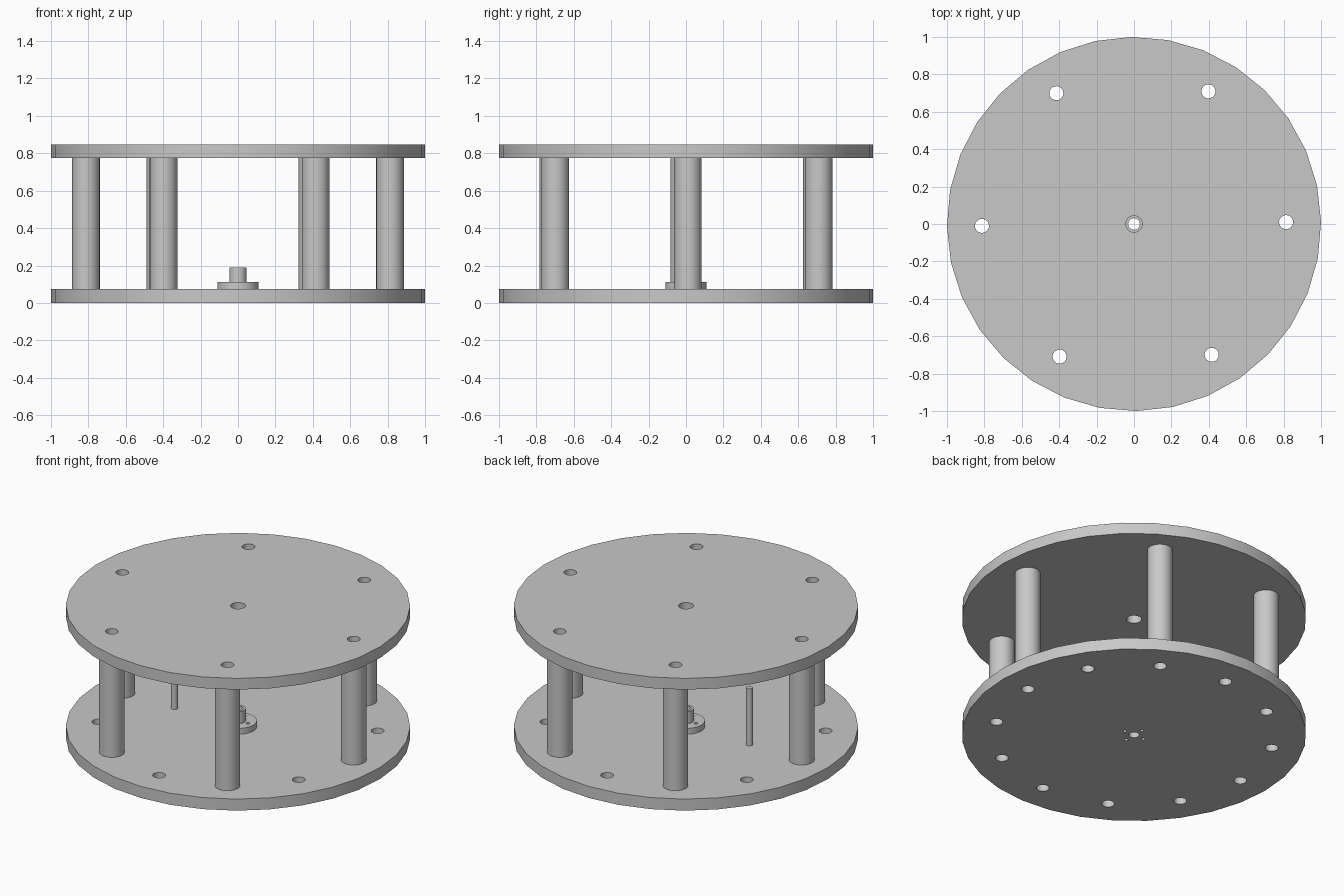
import bpy
import bmesh
from math import cos, sin, pi, radians

cube = bpy.data.objects.get("Cube")
if cube:
    bpy.data.objects.remove(cube, do_unlink=True)

TILT = radians(0.7)        # slight turn of the whole hole pattern
POST_RING = 0.813
BOTTOM_TOP, TOP_BOTTOM, TOP_TOP = 0.074, 0.775, 0.847
BOLT_R, BORE_R, SCREW_R = 0.0375, 0.031, 0.011

grey = bpy.data.materials.new("light_grey")
grey.use_nodes = True
colour = (0.58, 0.58, 0.58, 1)
grey.diffuse_color = colour
grey.node_tree.nodes["Principled BSDF"].inputs["Base Color"].default_value = colour


def ring(count, radius):
    """Centres evenly spaced round the axis."""
    return [(radius * cos(TILT + 2 * pi * i / count),
             radius * sin(TILT + 2 * pi * i / count)) for i in range(count)]


def add_loop(bm, x, y, r, z, sides):
    verts = [bm.verts.new((x + r * cos(TILT + 2 * pi * i / sides),
                           y + r * sin(TILT + 2 * pi * i / sides), z))
             for i in range(sides)]
    return [bm.edges.new((verts[i], verts[i - 1])) for i in range(sides)]


def disc(name, radius, z0, z1, centre=(0, 0), holes=(), sides=32):
    """Extruded disc; holes are (x, y, radius) and go right through."""
    bm = bmesh.new()
    edges = add_loop(bm, *centre, radius, z0, sides)
    for x, y, r in holes:
        edges += add_loop(bm, x, y, r, z0, 24 if r > SCREW_R else 16)
    bmesh.ops.triangle_fill(bm, edges=edges, use_beauty=True, normal=(0, 0, 1))
    new = bmesh.ops.extrude_face_region(bm, geom=bm.faces[:], use_keep_orig=True)["geom"]
    bmesh.ops.translate(bm, vec=(0, 0, z1 - z0),
                        verts=[v for v in new if isinstance(v, bmesh.types.BMVert)])
    bmesh.ops.recalc_face_normals(bm, faces=bm.faces[:])
    mesh = bpy.data.meshes.new(name)
    bm.to_mesh(mesh)
    bm.free()
    mesh.materials.append(grey)
    obj = bpy.data.objects.new(name, mesh)
    bpy.context.collection.objects.link(obj)
    bpy.ops.object.select_all(action="DESELECT")
    obj.select_set(True)
    bpy.context.view_layer.objects.active = obj
    bpy.ops.object.shade_smooth_by_angle(angle=radians(35))
    return obj


def drilled(centres, radius):
    return [(x, y, radius) for x, y in centres]


# Round plates with bolt holes
screws = drilled(ring(4, 0.07), SCREW_R)
bore = [(0, 0, BORE_R)]
disc("bottom_plate", 1, 0, BOTTOM_TOP,
     holes=drilled(ring(12, POST_RING), BOLT_R) + screws + bore)
disc("top_plate", 1, TOP_BOTTOM, TOP_TOP,
     holes=drilled(ring(6, POST_RING), BOLT_R) + [(0, 0, 0.044)])

# Hollow posts between the plates
for i, (x, y) in enumerate(ring(6, POST_RING)):
    disc(f"post_{i + 1}", 0.074, BOTTOM_TOP, TOP_BOTTOM,
         centre=(x, y), holes=[(x, y, BOLT_R)])

# Central hub: screwed flange and raised collar
disc("hub_flange", 0.11, BOTTOM_TOP, 0.112, holes=screws + bore)
disc("hub_collar", 0.046, 0.112, 0.19, holes=bore)

# Thin pin standing off-centre on the bottom plate
disc("pin", 0.02, BOTTOM_TOP, 0.44, centre=(-0.445, -0.007), sides=24)
